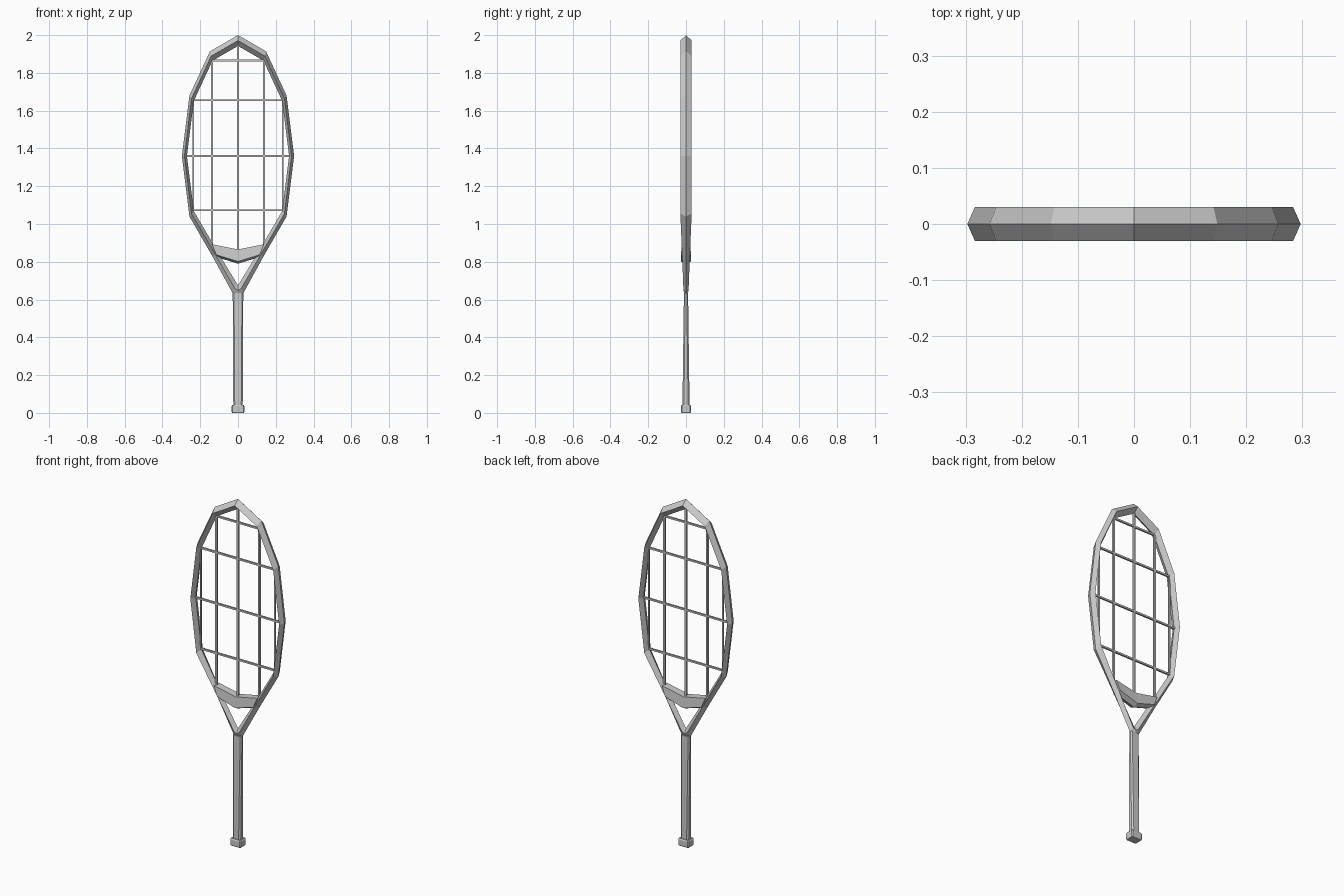
import bpy, bmesh
from math import sin, cos, radians
from mathutils import Vector

if "Cube" in bpy.data.objects:
    bpy.data.objects.remove(bpy.data.objects["Cube"])


def loft(name, rings, cap_start=True, cap_end=True, mirror=False):
    """Skin a list of closed cross-sections into one flat-shaded mesh."""
    bm = bmesh.new()
    loops = [[bm.verts.new(p) for p in r] for r in rings]
    n = len(rings[0])
    for a, b in zip(loops, loops[1:]):
        for i in range(n):
            j = (i + 1) % n
            bm.faces.new((a[i], a[j], b[j], b[i]))
    if cap_start:
        bm.faces.new(loops[0])
    if cap_end:
        bm.faces.new(loops[-1])
    bmesh.ops.recalc_face_normals(bm, faces=bm.faces)
    # open or mirrored sections: make sure the first face points outward
    bm.faces.ensure_lookup_table()
    me = bpy.data.meshes.new(name)
    bm.to_mesh(me)
    bm.free()
    ob = bpy.data.objects.new(name, me)
    bpy.context.collection.objects.link(ob)
    if mirror:
        m = ob.modifiers.new("mirror", 'MIRROR')
        m.use_clip = True
        m.merge_threshold = 0.0005
    return ob


def diamond(outer, inner, depth):
    mx, mz = (outer[0] + inner[0]) / 2, (outer[1] + inner[1]) / 2
    return [(outer[0], 0, outer[1]), (mx, -depth, mz),
            (inner[0], 0, inner[1]), (mx, depth, mz)]


# Hoop and throat arms: half of a 12-sided ellipse running down to the handle
CZ, RX, RZ, INNER = 1.36, 0.297, 0.64, 0.91


def hoop(deg, s=1.0):
    a = radians(deg)
    return (RX * s * sin(a), CZ + RZ * s * cos(a))


rings = [diamond(hoop(d), hoop(d, INNER), 0.03) for d in (0, 30, 60, 90, 120)]
rings += [diamond((0.136, 0.83), (0.106, 0.85), 0.021),
          diamond((0.029, 0.635), (0.006, 0.685), 0.014),
          diamond((0, 0.62), (0, 0.675), 0.014)]
rings[0] = [(0, y, z) for x, y, z in rings[0]]
loft("hoop_frame", rings, False, False, mirror=True)


# Throat bridge closing the bottom of the hoop
def bridge_section(xt, zt, xb, zb):
    return [(xt, -0.022, zt), (xb, -0.027, zb + 0.012), (xb, 0, zb),
            (xb, 0.027, zb + 0.012), (xt, 0.022, zt)]


loft("throat_bridge", [bridge_section(-0.138, 0.893, -0.115, 0.825),
                       bridge_section(0, 0.865, 0, 0.79),
                       bridge_section(0.138, 0.893, 0.115, 0.825)])


# Handle and butt cap with chamfered corners
def octagon(hx, hy, z, c):
    return [(hx, hy - c, z), (hx - c, hy, z), (c - hx, hy, z), (-hx, hy - c, z),
            (-hx, c - hy, z), (c - hx, -hy, z), (hx - c, -hy, z), (hx, c - hy, z)]


loft("handle", [octagon(0.025, 0.019, 0.03, 0.008),
                octagon(0.028, 0.011, 0.635, 0.007)])
loft("butt_cap", [octagon(0.031, 0.024, 0.0, 0.004),
                  octagon(0.034, 0.027, 0.006, 0.005),
                  octagon(0.034, 0.027, 0.036, 0.005),
                  octagon(0.030, 0.023, 0.042, 0.004)])


# Strings: thin square rods between opposite hoop corners
def string(name, p, q, r=0.0055):
    p, q = Vector((p[0], 0, p[1])), Vector((q[0], 0, q[1]))
    side = (q - p).normalized().cross(Vector((0, 1, 0))) * r
    dep = Vector((0, r, 0))
    loft(name, [[e + side + dep, e - side + dep, e - side - dep, e + side - dep]
                for e in (p, q)])


S = 0.92
for x, z0, z1 in ((0, 0.84, 1.95), (0.137, 0.87, 1.87), (0.237, 1.065, 1.655)):
    for s in ((1,) if x == 0 else (1, -1)):
        string("main_string", (s * x, z0), (s * x, z1), 0.0055 if x < 0.2 else 0.004)
for x, z in ((0.137, 1.865), (0.237, 1.655), (0.275, 1.36), (0.237, 1.073)):
    string("cross_string", (-x, z), (x, z), 0.005)
